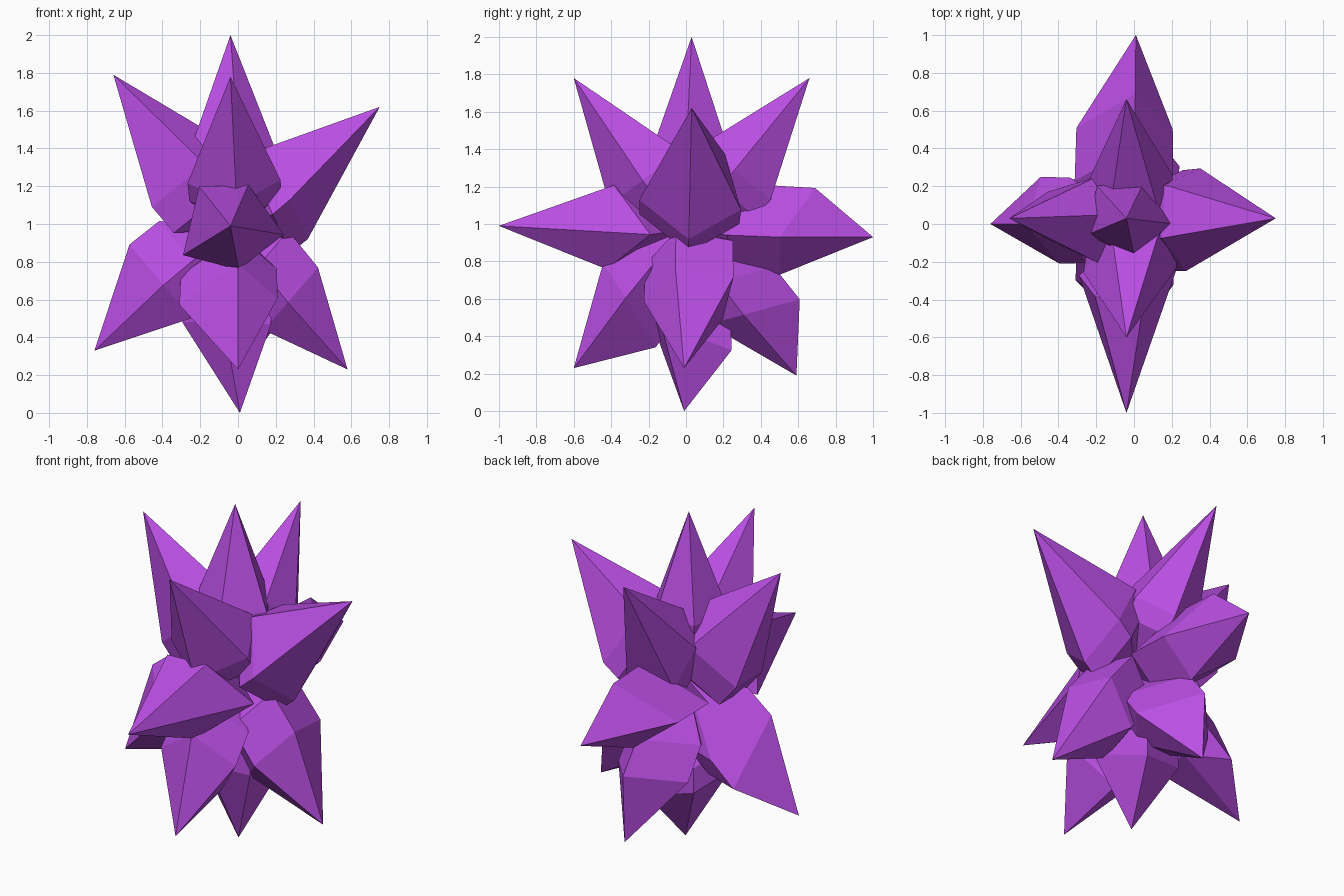
import bpy, bmesh
from mathutils import Vector

if "Cube" in bpy.data.objects:
    bpy.data.objects.remove(bpy.data.objects["Cube"])

CORE = Vector((0, 0, 0.97))  # shared root of all shards

purple = bpy.data.materials.new("crystal_purple")
purple.diffuse_color = (0.49, 0.077, 0.77, 1)
purple.use_nodes = True
purple.node_tree.nodes["Principled BSDF"].inputs["Base Color"].default_value = purple.diffuse_color


def shard(name, tip, depth, section, body=0.15, lean=0.0, root=0.98):
    """Faceted crystal: root point, prism body with a 5-sided section, long point.
    section = (sideways, upward[, extra depth]); lean slants the shoulder."""
    tip = Vector(tip)
    d = (tip - CORE).normalized()
    if abs(d.z) > 0.95:
        u, v = Vector((1, 0, 0)), Vector((0, 1, 0))
    else:
        u = Vector((1, 0, 0)) if abs(d.y) > abs(d.x) else Vector((0, 1, 0))
        v = (Vector((0, 0, 1)) - d * d.z).normalized()
    pts = [tip, CORE]
    for a, b, *extra in section:
        along = depth + lean * b + sum(extra)
        pts.append(CORE + d * along + u * a + v * b)
        if body:
            pts.append(CORE + d * max(along - body, 0.05) + (u * a + v * b) * root)
    bm = bmesh.new()
    for p in pts:
        bm.verts.new(p)
    bmesh.ops.convex_hull(bm, input=bm.verts[:])
    bmesh.ops.delete(bm, geom=[w for w in bm.verts if not w.link_faces], context='VERTS')
    bmesh.ops.dissolve_limit(bm, angle_limit=0.03, verts=bm.verts[:], edges=bm.edges[:])
    bmesh.ops.recalc_face_normals(bm, faces=bm.faces[:])
    me = bpy.data.meshes.new(name)
    bm.to_mesh(me)
    bm.free()
    me.materials.append(purple)
    bpy.context.collection.objects.link(bpy.data.objects.new(name, me))


# vertical shards
shard("top_shard", (-0.04, 0.03, 2.0), 0.44,
      [(-.18, .19), (.07, .21), (.21, -.01), (.02, -.19), (-.23, -.07)])
shard("bottom_shard", (0.01, -0.01, 0.0), 0.54,
      [(-.30, .0, -.05), (-.08, -.18), (.17, -.13), (.10, .25, .03), (-.18, .18)],
      lean=0.3)

# level shards
shard("front_shard", (-0.04, -1.0, 0.99), 0.39,
      [(.07, .23), (.25, -.03, -.20), (.02, -.22, .03), (-.28, -.14, -.12), (-.19, .22)],
      body=0)
shard("back_shard", (0.01, 1.0, 0.93), 0.57,
      [(.0, .25, .01), (.20, -.02, -.06), (.0, -.22, .03), (-.31, .02, -.07)],
      body=0.28, lean=0.4, root=1.02)

# upper slanted shards
shard("upper_left_shard", (-0.66, 0.03, 1.79), 0.38,
      [(-.10, -.28), (.15, -.28), (.24, .05), (.05, .25), (-.22, .08)], body=0.18)
shard("upper_right_shard", (0.75, 0.03, 1.62), 0.33,
      [(.0, -.28), (-.26, -.06), (-.08, .23), (.20, .20), (.28, -.15, .05)],
      body=0.12, lean=0.3)
shard("upper_front_shard", (-0.04, -0.60, 1.78), 0.35,
      [(.02, -.25), (.24, -.03), (.14, .23), (-.12, .23), (-.25, -.06)], body=0.12)
shard("upper_back_shard", (-0.04, 0.66, 1.78), 0.41,
      [(.11, -.25), (-.13, -.20, -.13), (.22, .0), (.13, .22), (-.12, .22),
       (-.22, .02)], body=0.12)

# lower slanted shards
shard("lower_left_shard", (-0.76, 0.0, 0.33), 0.49,
      [(.0, .31), (-.21, .03), (-.10, -.20), (.14, -.20), (.25, -.03, .18)], body=0.2)
shard("lower_right_shard", (0.58, -0.01, 0.23), 0.46,
      [(-.05, .21), (-.22, -.03), (-.08, -.22), (.20, -.15), (.26, .14)],
      body=0.25, lean=-0.2)
shard("lower_front_shard", (0.0, -0.60, 0.23), 0.49,
      [(.0, .23), (.21, .02), (.0, -.27, .02), (-.31, -.02)],
      body=0.2, lean=-0.3)
shard("lower_back_shard", (0.0, 0.59, 0.19), 0.56,
      [(.0, .26), (.24, -.03), (.08, -.21), (-.12, -.21), (-.25, .0)],
      body=0.22, lean=0.4)
